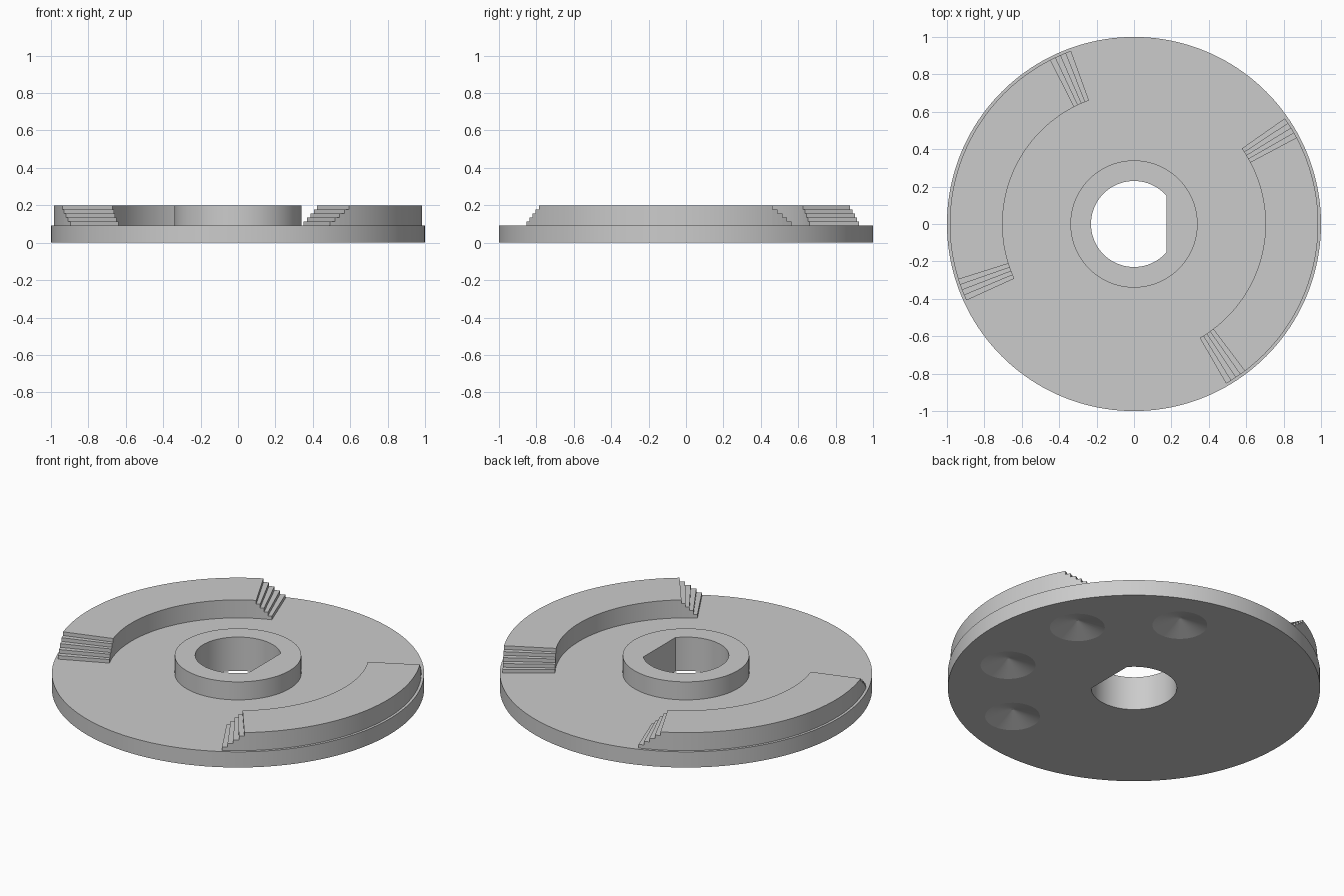
import bpy
import bmesh
from math import sin, cos, radians, acos

PLATE_TOP, TOP = 0.093, 0.2

cube = bpy.data.objects.get("Cube")
if cube:
    bpy.data.objects.remove(cube, do_unlink=True)

grey = bpy.data.materials.new("plain grey")
grey.use_nodes = True
COLOUR = (0.6, 0.6, 0.6, 1)
grey.diffuse_color = COLOUR
grey.node_tree.nodes["Principled BSDF"].inputs["Base Color"].default_value = COLOUR


def finish(name, bm):
    """Turn a bmesh into a grey object."""
    bmesh.ops.remove_doubles(bm, verts=bm.verts, dist=1e-5)
    bmesh.ops.recalc_face_normals(bm, faces=bm.faces)
    mesh = bpy.data.meshes.new(name)
    bm.to_mesh(mesh)
    bm.free()
    obj = bpy.data.objects.new(name, mesh)
    obj.data.materials.append(grey)
    bpy.context.collection.objects.link(obj)
    return obj


def prism(name, outline, z0, z1):
    bm = bmesh.new()
    face = bm.faces.new([bm.verts.new((x, y, z0)) for x, y in outline])
    moved = bmesh.ops.extrude_face_region(bm, geom=[face])["geom"]
    verts = [v for v in moved if isinstance(v, bmesh.types.BMVert)]
    bmesh.ops.translate(bm, verts=verts, vec=(0, 0, z1 - z0))
    if face.is_valid and len(bm.faces) == len(outline) + 1:
        bm.faces.new(list(face.verts))
    return finish(name, bm)


def circle(radius, n):
    return [(radius * cos(radians(360 * i / n)), radius * sin(radians(360 * i / n)))
            for i in range(n)]


def cone_cutter(angle, radius, depth):
    """Solid of revolution poking up through the underside."""
    bm = bmesh.new()
    slope = radius / depth
    bmesh.ops.create_cone(bm, cap_ends=True, segments=48,
                          radius1=radius + 0.02 * slope, radius2=0.008,
                          depth=depth + 0.02)
    bmesh.ops.translate(bm, verts=bm.verts, vec=(
        0.72 * cos(radians(angle)), 0.72 * sin(radians(angle)), (depth - 0.02) / 2))
    return finish("dimple_cutter", bm)


def cut(obj, cutter):
    mod = obj.modifiers.new("cut", 'BOOLEAN')
    mod.operation = 'DIFFERENCE'
    mod.solver = 'EXACT'
    mod.object = cutter
    bpy.context.view_layer.objects.active = obj
    bpy.ops.object.modifier_apply(modifier=mod.name)


def stepped_ridge(name, start, end, r_in=0.703, r_out=0.985, run=7.0, steps=5):
    """Curved wall with a small staircase at each end."""
    tread = run / (steps - 1)
    rise = (TOP - PLATE_TOP) / steps
    spans = [(start + i * tread, start + (i + 1) * tread, PLATE_TOP + (i + 1) * rise)
             for i in range(steps - 1)]
    a, b, n = start + run, end - run, 40
    spans += [(a + (b - a) * i / n, a + (b - a) * (i + 1) / n, TOP) for i in range(n)]
    spans += [(end - (i + 1) * tread, end - i * tread, PLATE_TOP + (i + 1) * rise)
              for i in reversed(range(steps - 1))]
    bm = bmesh.new()

    def quad(*points):
        bm.faces.new([bm.verts.new((r * cos(radians(t)), r * sin(radians(t)), z))
                      for r, t, z in points])

    low = PLATE_TOP
    previous = low
    for t0, t1, h in spans:
        quad((r_in, t0, h), (r_out, t0, h), (r_out, t1, h), (r_in, t1, h))
        quad((r_in, t0, low), (r_in, t1, low), (r_out, t1, low), (r_out, t0, low))
        quad((r_out, t0, low), (r_out, t1, low), (r_out, t1, h), (r_out, t0, h))
        quad((r_in, t1, low), (r_in, t0, low), (r_in, t0, h), (r_in, t1, h))
        if h != previous:
            quad((r_in, t0, previous), (r_out, t0, previous), (r_out, t0, h), (r_in, t0, h))
        previous = h
    quad((r_in, end, low), (r_out, end, low), (r_out, end, previous), (r_in, end, previous))
    return finish(name, bm)


# Round plate and raised hub
plate = prism("round_plate", circle(1.0, 160), 0, PLATE_TOP)
hub = prism("hub", circle(0.34, 96), PLATE_TOP, TOP)

# D-shaped shaft bore through both
half = acos(0.175 / 0.23)
bore = [(0.23 * cos(half + (6.283185 - 2 * half) * i / 72),
         0.23 * sin(half + (6.283185 - 2 * half) * i / 72)) for i in range(73)]
bore_cutter = prism("bore_cutter", bore, -0.1, 0.4)
cutters = [bore_cutter]
cut(plate, bore_cutter)
cut(hub, bore_cutter)

# Conical dimples on the underside
for angle in (70, 25, -20, -65):
    dimple = cone_cutter(angle, 0.145, 0.045)
    cut(plate, dimple)
    cutters.append(dimple)
for cutter in cutters:
    bpy.data.objects.remove(cutter, do_unlink=True)

# Curved ridges with stepped ends
left_ridge = stepped_ridge("left_ridge", -60, 35)
right_ridge = stepped_ridge("right_ridge", 110, 204.5)

# Smooth the round walls, keep edges sharp
bpy.ops.object.select_all(action='DESELECT')
for obj in (plate, hub, left_ridge, right_ridge):
    obj.select_set(True)
bpy.context.view_layer.objects.active = plate
bpy.ops.object.shade_smooth_by_angle(angle=radians(15))
